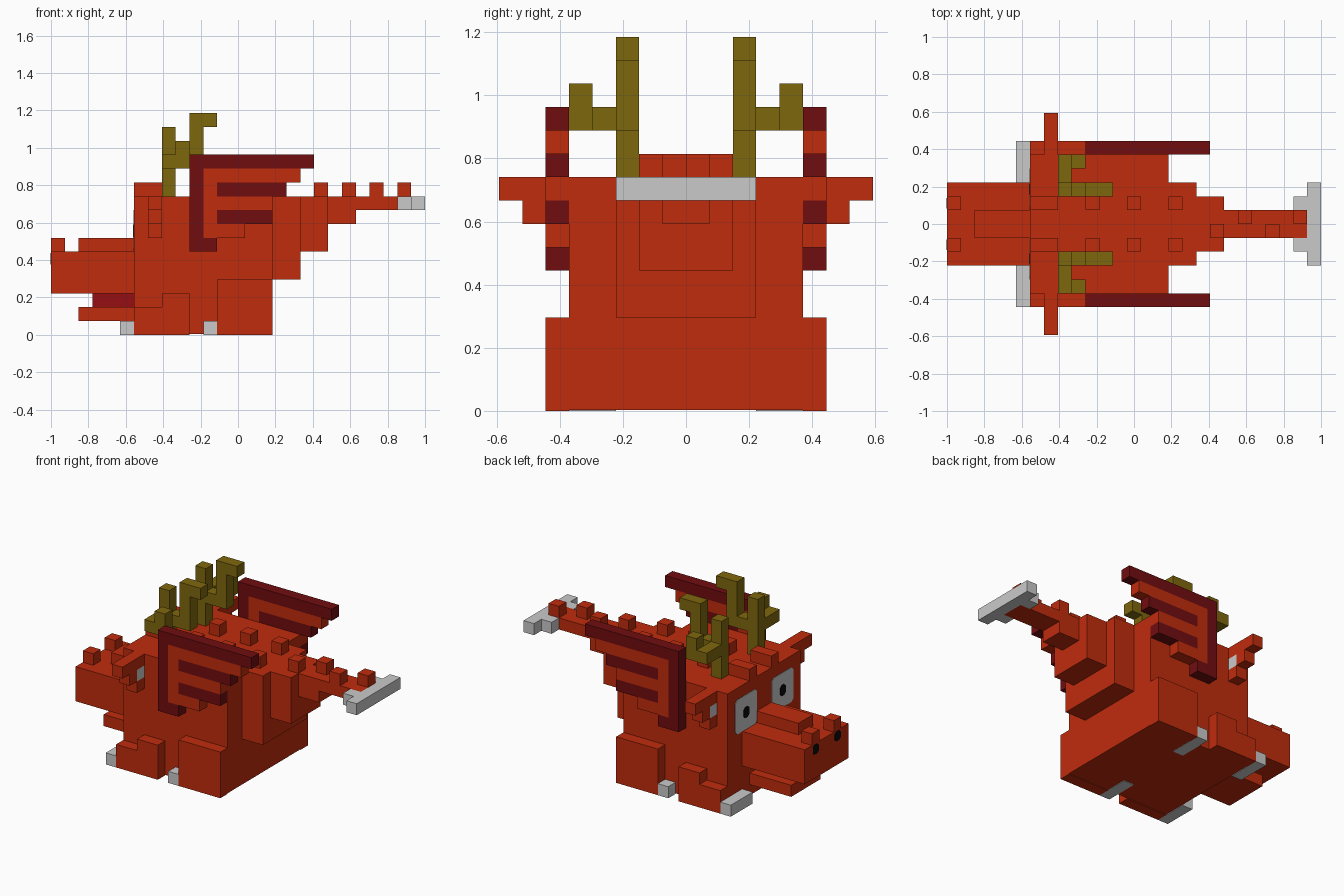
import bpy, bmesh, math

if "Cube" in bpy.data.objects:
    bpy.data.objects.remove(bpy.data.objects["Cube"])

U = 2 / 27  # one block of the grid


def material(name, rgb):
    m = bpy.data.materials.new(name)
    m.diffuse_color = (*rgb, 1)
    m.use_nodes = True
    m.node_tree.nodes["Principled BSDF"].inputs["Base Color"].default_value = m.diffuse_color
    return m


RED = material("red", (0.53, 0.025, 0.004))
DARK = material("dark red", (0.165, 0.004, 0.005))
TONGUE = material("tongue red", (0.305, 0.004, 0.006))
OLIVE = material("olive", (0.21, 0.136, 0.004))
GREY = material("light grey", (0.59, 0.59, 0.59))
BLACK = material("black", (0.003, 0.003, 0.003))


def finish(name, bm, mat):
    bmesh.ops.recalc_face_normals(bm, faces=bm.faces)
    me = bpy.data.meshes.new(name)
    bm.to_mesh(me)
    bm.free()
    me.materials.append(mat)
    ob = bpy.data.objects.new(name, me)
    bpy.context.collection.objects.link(ob)
    return ob


def blocks(name, mat, boxes, mirror=False):
    """Boxes as (x0, x1, y0, y1, z0, z1) in blocks; x counts from the snout tip."""
    bm = bmesh.new()
    for x0, x1, y0, y1, z0, z1 in boxes:
        for a, b in ([(y0, y1), (-y1, -y0)] if mirror else [(y0, y1)]):
            vs = bmesh.ops.create_cube(bm, size=1)["verts"]
            for v in vs:
                v.co = ((x1 if v.co.x > 0 else x0) * U - 1,
                        (b if v.co.y > 0 else a) * U,
                        (z1 if v.co.z > 0 else z0) * U)
    return finish(name, bm, mat)


def plates(name, mat, x, y, z, w, h, cut, thick):
    """Mirrored pair of thin plates with cut corners, facing -x."""
    bm = bmesh.new()
    a, b = w / 2, h / 2
    pts = [(-a + cut, -b), (a - cut, -b), (a, -b + cut), (a, b - cut),
           (a - cut, b), (-a + cut, b), (-a, b - cut), (-a, -b + cut)]
    for s in (1, -1):
        f = bm.faces.new([bm.verts.new((x, s * y + p, z + q)) for p, q in pts])
        ext = bmesh.ops.extrude_face_region(bm, geom=[f])["geom"]
        for v in ext:
            if isinstance(v, bmesh.types.BMVert):
                v.co.x -= thick
    return finish(name, bm, mat)


# body and head in one block, with legs
blocks("body", RED, [(6, 16, -5, 5, 0.05, 10)])
blocks("front_legs", RED, [(6, 8, 5, 6, 0, 2), (8, 10, 5, 6, 0, 3)], True)
blocks("rear_legs", RED, [(12, 16, 5, 6, 0, 4)], True)
blocks("front_claws", GREY, [(5, 6, 3, 6, 0, 1)], True)
blocks("rear_claws", GREY, [(11, 12, 3, 6, 0, 1)], True)

# snout, jaw and mouth
blocks("snout", RED, [(0, 6, -3, 3, 3, 6), (2, 6, -1, 1, 6, 7)])
blocks("nostril_bumps", RED, [(0, 1, 1, 2, 6, 7)], True)
blocks("jaw", RED, [(2, 6, -2, 2, 1, 2)])
blocks("tongue", TONGUE, [(3, 6, -1, 1, 2, 3)])
plates("nostrils", BLACK, -1, 1.5 * U, 5.5 * U, 0.058, 0.062, 0.014, 0.003)

# eyes
plates("eyes", GREY, 6 * U - 1, 2.5 * U, 7.5 * U, 3 * U, 3 * U, 0.02, 0.003)
plates("pupils", BLACK, 6 * U - 1, 2.5 * U, 7.5 * U, 0.055, 0.07, 0.015, 0.006)

# ears
blocks("ears", RED, [(7, 8, 5, 8, 9, 10), (7, 8, 6, 7, 8, 9), (7, 8, 5, 6, 7, 8)], True)
blocks("inner_ears", GREY, [(7, 8, 5, 6, 8, 9)], True)

# antlers: front tine, rear tine, side branch
blocks("antlers", OLIVE, [
    (8, 9, 2, 3, 10, 15), (9, 11, 2, 3, 12, 13), (10, 11, 2, 3, 13, 16),
    (11, 12, 2, 3, 15, 16), (8, 9, 3, 5, 12, 13), (9, 10, 4, 5, 12, 14)], True)

# wings: dark bones and red membrane
blocks("wing_bones", DARK, [
    (10, 19, 5, 6, 12, 13), (10, 11, 5, 6, 6, 12), (11, 12, 5, 6, 6, 7),
    (12, 17, 5, 6, 10, 11), (12, 16, 5, 6, 8, 9)], True)
blocks("wing_membranes", RED, [
    (11, 12, 5, 6, 7, 12), (12, 18, 5, 6, 11, 12),
    (12, 16, 5, 6, 9, 10), (12, 14, 5, 6, 7, 8)], True)

# tapering tail with grey tip
blocks("tail", RED, [(16, 18, -3, 3, 4, 10), (18, 20, -2, 2, 6, 10),
                     (20, 22, -1, 1, 8, 10), (22, 26, -1, 1, 9, 10)])
blocks("tail_tip", GREY, [(25, 26, 1, 2, 9, 10), (26, 27, 0, 3, 9, 10)], True)

# spikes in pairs along the back, alternating along the tail
blocks("back_spikes", RED, [(6, 8, 1, 2, 10, 11)] +
       [(x, x + 1, 1, 2, 10, 11) for x in (10, 13, 16)], True)
blocks("tail_spikes", RED, [(19 + 2 * n, 20 + 2 * n, n % 2 - 1, n % 2, 10, 11)
                            for n in range(4)])
